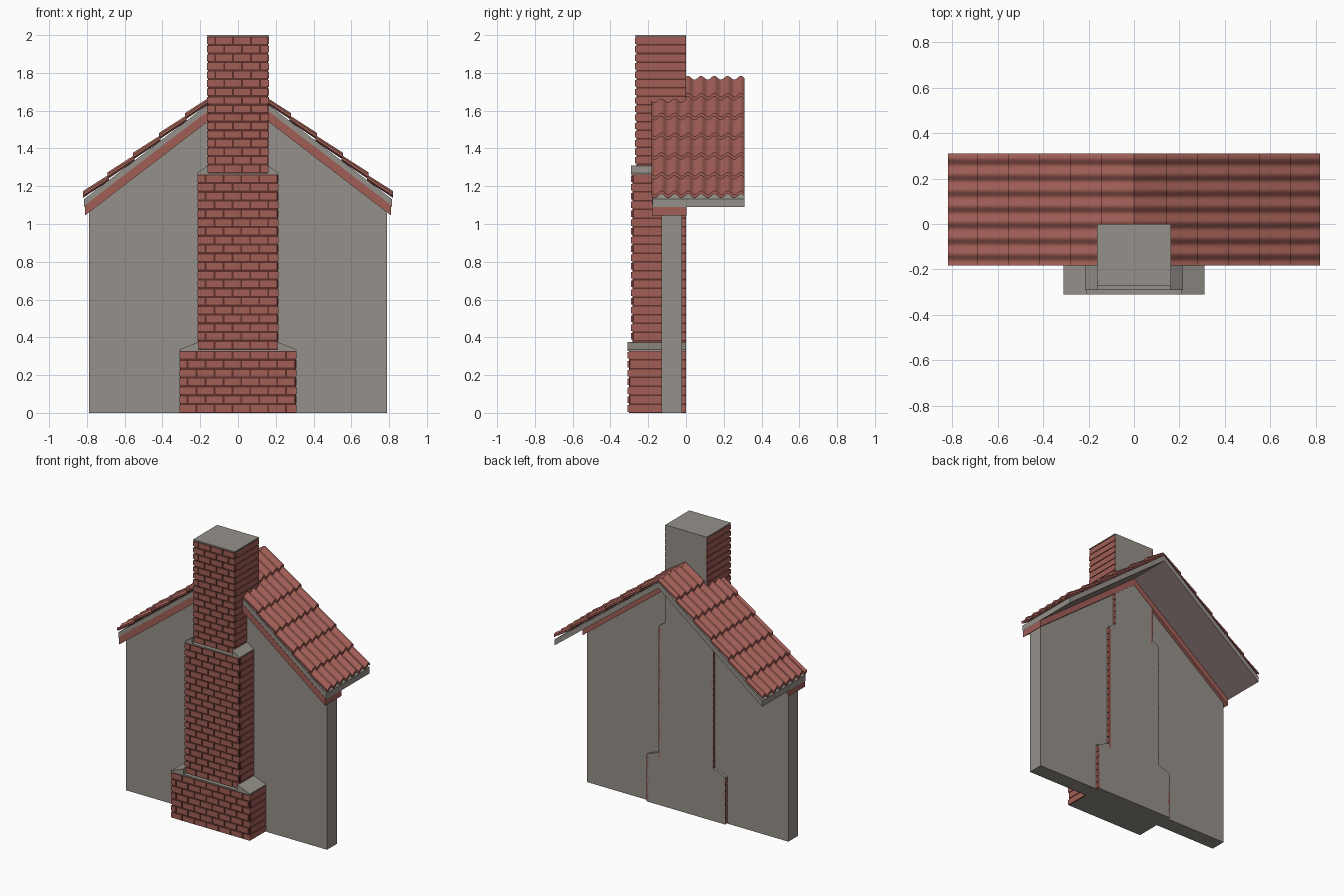
import bpy, bmesh, math

old = bpy.data.objects.get("Cube")
if old:
    bpy.data.objects.remove(old, do_unlink=True)


def material(name, rgb):
    col = [(c / 255) ** 2.2 for c in rgb] + [1]
    m = bpy.data.materials.new(name)
    m.use_nodes = True
    m.diffuse_color = col
    m.node_tree.nodes["Principled BSDF"].inputs["Base Color"].default_value = col
    return m


RED = material("brick_red", (160, 95, 87))
GREY = material("plaster_grey", (148, 143, 136))
MORTAR = material("dark_mortar", (92, 50, 46))
SOFFIT = material("soffit_brown", (138, 121, 119))


def finish(bm, name, mats, rule=None, smooth=False):
    bmesh.ops.recalc_face_normals(bm, faces=bm.faces)
    bm.normal_update()
    if rule:
        for f in bm.faces:
            f.material_index = rule(f.normal)
    me = bpy.data.meshes.new(name)
    bm.to_mesh(me)
    bm.free()
    for m in mats:
        me.materials.append(m)
    if smooth:
        me.shade_smooth()
        me.set_sharp_from_angle(angle=math.radians(50))
    ob = bpy.data.objects.new(name, me)
    bpy.context.collection.objects.link(ob)
    return ob


def loft(bm, rings):
    """Skin closed rings of points and cap both ends."""
    rows = [[bm.verts.new(p) for p in r] for r in rings]
    n = len(rows[0])
    for a, b in zip(rows, rows[1:]):
        for i in range(n):
            j = (i + 1) % n
            bm.faces.new((a[i], a[j], b[j], b[i]))
    bm.faces.new(rows[0])
    bm.faces.new(rows[-1])


def prism(bm, outline, y0, y1):
    loft(bm, [[(x, y, z) for x, z in outline] for y in (y0, y1)])


def box(bm, x0, x1, y0, y1, z0, z1):
    prism(bm, [(x0, z0), (x1, z0), (x1, z1), (x0, z1)], y0, y1)


# Roof layers share one pitch, measured from the ridge
PITCH = 0.765


def chevron(top, bottom, x):
    drop = PITCH * x
    return [(-x, bottom - drop), (0, bottom), (x, bottom - drop),
            (x, top - drop), (0, top), (-x, top - drop)]


# Gable wall
bm = bmesh.new()
w = 0.79
eave = 1.68 - PITCH * w
prism(bm, [(-w, 0), (w, 0), (w, eave), (0, 1.68), (-w, eave)], -0.13, -0.02)
finish(bm, "gable_wall", [GREY])

# Red trim below the roof and the grey roof board above it
bm = bmesh.new()
prism(bm, chevron(1.72, 1.665, 0.81), -0.18, 0.002)
finish(bm, "gable_trim", [RED])
bm = bmesh.new()
prism(bm, chevron(1.755, 1.713, 0.815), -0.178, 0.31)
finish(bm, "roof_board", [GREY, SOFFIT], lambda n: int(n.z < -0.3))

# Wavy overlapping tile courses
ROWS, WAVE, Y0, Y1 = 6, 0.07, -0.183, 0.31
step = 0.82 / ROWS
samples = 56


def tile_z(x, y):
    return 1.774 - PITCH * x + 0.01 * math.cos(math.tau * (y - 0.01) / WAVE)


for side, label in ((1, "left"), (-1, "right")):
    bm = bmesh.new()
    for r in range(ROWS):
        xa = r * step
        xb = min(xa + step + 0.008, 0.82)
        rings = []
        for k in range(samples + 1):
            y = Y0 + (Y1 - Y0) * k / samples
            za, zb = tile_z(xa, y), tile_z(xb, y) + 0.018
            rings.append([(side * xa, y, za), (side * xb, y, zb),
                          (side * xb, y, zb - 0.016), (side * xa, y, za - 0.012)])
        loft(bm, rings)
    finish(bm, "roof_tiles_" + label, [RED], smooth=True)


# Chimney tiers: half width, depth, bottom, top
TIERS = (("base", 0.31, 0.31, 0, 0.335),
         ("middle", 0.215, 0.29, 0.335, 1.27),
         ("top", 0.163, 0.27, 1.27, 2.0))
COURSE, BRICK, PLATE = 0.046, 0.095, 0.007

for name, h, d, z0, z1 in TIERS:
    # Mortar core with a plain back and underside
    bm = bmesh.new()
    box(bm, 0.004 - h, h - 0.004, 0.007 - d, 0, z0, z1 - 0.002)
    finish(bm, "chimney_core_" + name, [MORTAR, GREY],
           lambda n: int(n.y > 0.5 or abs(n.z) > 0.5))

    # Capping slab
    bm = bmesh.new()
    box(bm, -h, h, -d, 0, z1 - PLATE, z1)
    finish(bm, "chimney_cap_" + name, [GREY])

    # Running-bond bricks on the front, long courses on the sides
    bm = bmesh.new()
    count = round((z1 - z0) / COURSE)
    pitch = (z1 - PLATE - z0) / count
    for c in range(count):
        za = z0 + c * pitch
        x = -h - (BRICK / 2 if c % 2 else 0)
        while x < h - 0.01:
            xa, xb = max(x, -h), min(x + BRICK - 0.01, h)
            if xb - xa > 0.01:
                box(bm, xa, xb, -d, 0.02 - d, za + 0.006, za + pitch - 0.006)
            x += BRICK
        for s in (-1, 1):
            xs = sorted((s * h, s * (h - 0.015)))
            box(bm, xs[0], xs[1], 0.015 - d, 0, za + 0.004, za + pitch - 0.004)
    finish(bm, "chimney_bricks_" + name, [RED])

# Sloped grey shoulders where the chimney narrows
for (name, h, d, _, z), upper in zip(TIERS, TIERS[1:]):
    for s, label in ((1, "left"), (-1, "right")):
        bm = bmesh.new()
        inner = upper[1] - 0.005
        prism(bm, [(s * h, z), (s * inner, z), (s * inner, z + 0.04)], -d, 0)
        finish(bm, "shoulder_" + name + "_" + label, [GREY])
